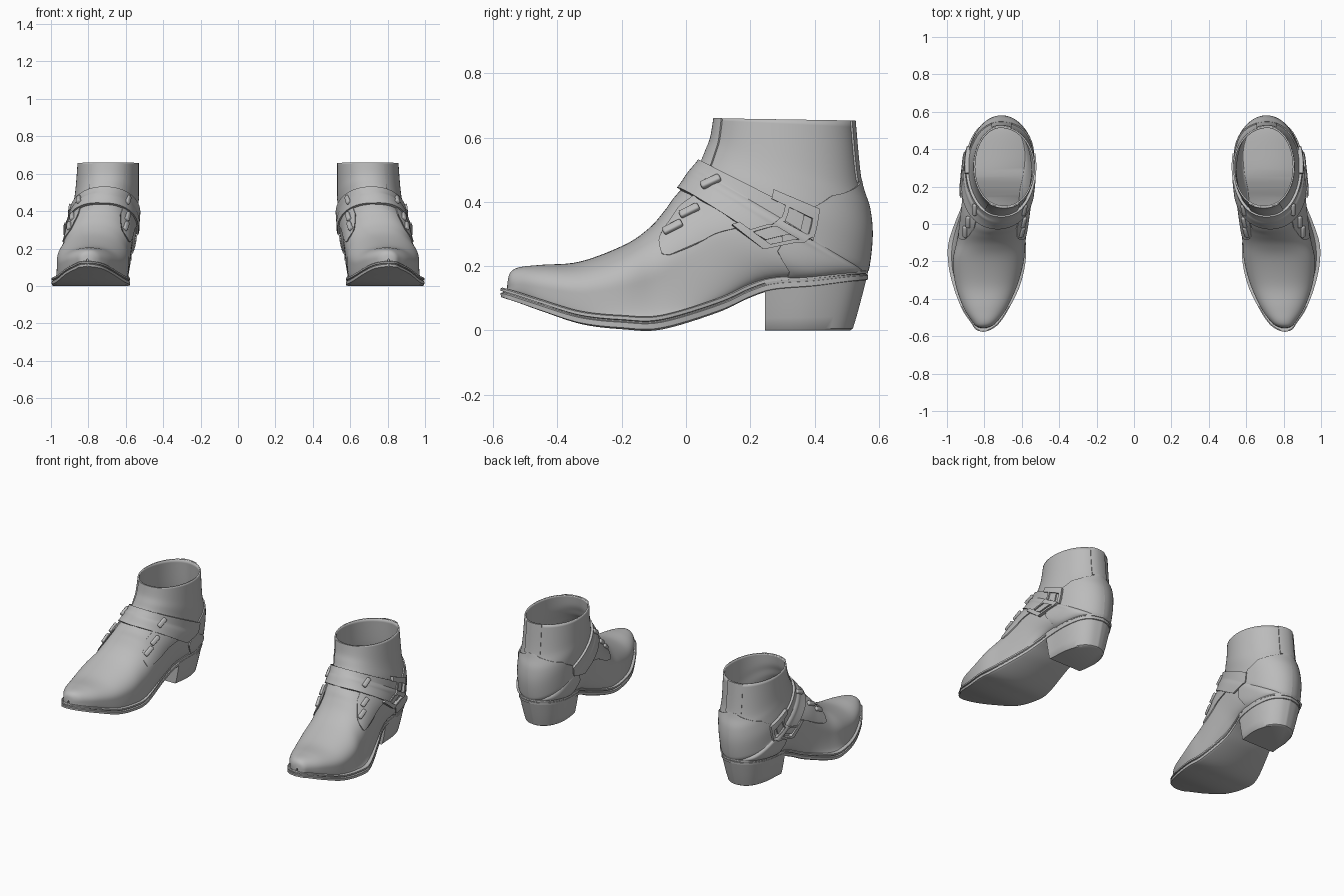
import bpy, bmesh, math
from mathutils import Vector, Matrix

old = bpy.data.objects.get("Cube")
if old:
    bpy.data.objects.remove(old, do_unlink=True)

mat = bpy.data.materials.new("grey_leather")
mat.use_nodes = True
GREY = (0.5, 0.5, 0.5, 1)
mat.diffuse_color = GREY
mat.node_tree.nodes["Principled BSDF"].inputs["Base Color"].default_value = GREY


def lerp(a, b, t):
    return a + (b - a) * t


def spline(rows, t):
    """Smooth curve through table rows, t counted in rows."""
    i = min(max(int(t), 0), len(rows) - 2)
    f = t - i
    a, b, c, d = (rows[min(max(k, 0), len(rows) - 1)] for k in (i - 1, i, i + 1, i + 2))
    return [q + f * ((r - p) / 2 + f * (p - 2.5 * q + 2 * r - s / 2 + f * (1.5 * (q - r) + (s - p) / 2)))
            for p, q, r, s in zip(a, b, c, d)]


def table(rows, x):
    """Straight interpolation of the remaining columns by the first one."""
    if x <= rows[0][0]:
        return rows[0][1:]
    for a, b in zip(rows, rows[1:]):
        if x <= b[0]:
            f = (x - a[0]) / (b[0] - a[0])
            return [lerp(p, q, f) for p, q in zip(a[1:], b[1:])]
    return rows[-1][1:]


def finish(name, bm, angle=35, wall=0):
    """Turn a bmesh into a smooth object mirrored to the other foot."""
    bmesh.ops.remove_doubles(bm, verts=bm.verts, dist=0.0005)
    bmesh.ops.recalc_face_normals(bm, faces=bm.faces)
    me = bpy.data.meshes.new(name)
    bm.to_mesh(me)
    bm.free()
    ob = bpy.data.objects.new(name, me)
    bpy.context.collection.objects.link(ob)
    me.materials.append(mat)
    bpy.ops.object.select_all(action='DESELECT')
    ob.select_set(True)
    bpy.context.view_layer.objects.active = ob
    bpy.ops.object.shade_smooth_by_angle(angle=math.radians(angle))
    if wall:
        s = ob.modifiers.new("wall", 'SOLIDIFY')
        s.thickness, s.offset = wall, -1
    ob.modifiers.new("pair", 'MIRROR').use_mirror_merge = False


def loft(bm, rings, wrap=True, caps=False):
    vs = [[bm.verts.new(p) for p in r] for r in rings]
    n = len(vs[0])
    for a, b in zip(vs, vs[1:]):
        for j in range(n if wrap else n - 1):
            k = (j + 1) % n
            bm.faces.new((a[j], a[k], b[k], b[j]))
    if caps:
        bm.faces.new(vs[0])
        bm.faces.new(vs[-1])


# Sole outline from toe to heel: y, inner x, outer x, top z
SOLE = [(-.577, .805, .807, .133), (-.565, .765, .845, .13), (-.53, .72, .87, .12), (-.454, .67, .92, .096),
        (-.33, .61, .967, .06), (-.2, .58, .994, .047), (-.08, .58, .987, .047), (.1, .6, .92, .1),
        (.2, .595, .88, .144), (.274, .578, .868, .166), (.4, .57, .86, .174), (.5, .6, .826, .184),
        (.55, .65, .776, .187), (.567, .705, .71, .188)]
SOLE_ENDS = len(SOLE) - 1
OUTLINE = [spline(SOLE, SOLE_ENDS * i / 130) for i in range(131)]

# Upper sections, tilting from toe to cuff: front y, front z, back y, widest inner x, outer x
UPPER = [(-.556, .145, -.557, .8, .81), (-.548, .178, -.546, .765, .843), (-.52, .196, -.52, .73, .866),
         (-.45, .204, -.45, .68, .91), (-.33, .214, -.33, .625, .953), (-.19, .267, -.21, .59, .968),
         (-.113, .32, -.08, .58, .948), (-.065, .375, .05, .57, .932), (-.04, .41, .2, .56, .92),
         (-.01, .445, .38, .547, .91), (.01, .475, .5, .54, .9), (.02, .488, .54, .54, .9),
         (.03, .5, .56, .54, .89), (.05, .525, .574, .535, .885), (.065, .56, .567, .53, .875),
         (.08, .6, .54, .53, .867), (.09, .66, .522, .53, .858)]
TOP = len(UPPER) - 1
HEEL_ROW = 12
HEEL_Z = [(.184,), (.29,), (.38,), (.475,), (.657,)]


def section(u):
    """Front point, back point, sole edges, widest edges and widest height."""
    fy, fz, by, mi, mo = spline(UPPER, u)
    bi, bo, bz = table(OUTLINE, by * 1.03)
    if u > HEEL_ROW:
        bz = spline(HEEL_Z, u - HEEL_ROW)[0]
        bi = bo = (bi + bo) / 2
    inset = (bo - bi) * .04
    return fy, fz, by, bz - .004, bi + inset, bo - inset, mi, mo, min(.5, .3 + u / 40)


def surf(u, v):
    """Point on the upper: u runs toe to cuff, v is 0 in front and +-1 behind."""
    fy, fz, by, bz, bi, bo, mi, mo, m = section(u)
    v = (v + 1) % 2 - 1 if abs(v) > 1 else v
    a, wide, low = abs(v), (mo if v > 0 else mi), (bo if v > 0 else bi)
    mid = (mi + mo) / 2
    if a < .5:
        ph = (.5 - a) * math.pi
        s, x = m + (1 - m) * math.sin(ph), mid + (wide - mid) * math.cos(ph) ** .9
    else:
        th = (1 - a) * math.pi
        s, x = m * (1 - math.cos(th)), low + (wide - low) * math.sin(th)
    return Vector((x, lerp(by, fy, s), lerp(bz, fz, s)))


def normal(u, v):
    e = .02
    n = (surf(min(u + e, TOP), v) - surf(max(u - e, 0), v)).cross(surf(u, v + e) - surf(u, v - e)).normalized()
    fy, fz, by, bz, _, _, mi, mo, _ = section(u)
    out = surf(u, v) - Vector((mi + mo, fy + by, fz + bz)) / 2
    return n if n.dot(out) > 0 else -n


def patch(name, place, thick, na=16, nb=24):
    """Thick leather piece laid on the upper; place maps (0..1, 0..1) to (u, v)."""
    bm = bmesh.new()
    rings = []
    for i in range(na + 1):
        row = [place(i / na, j / nb) for j in range(nb + 1)]
        hi = [surf(u, v) + normal(u, v) * thick for u, v in row]
        lo = [surf(u, v) - normal(u, v) * .003 for u, v in row]
        rings.append(hi + lo[::-1])
    loft(bm, rings, caps=True)
    finish(name, bm)


# Upper shell, open at the cuff
bm = bmesh.new()
NU, NV = 96, 64
loft(bm, [[surf(TOP * i / NU, -1 + 2 * j / NV) for j in range(NV + 1)] for i in range(NU + 1)], wrap=False)
finish("boot_upper", bm, 50, wall=.009)

# Sole with a welt groove around its edge
bm = bmesh.new()
EDGE = [(.012, 0), (.001, .12), (0, .5), (.008, .56), (.008, .64), (0, .7), (0, .93), (.006, 1)]
rings = []
for i in range(85):
    y, xi, xo, zt = spline(SOLE, SOLE_ENDS * i / 84)
    c = (xi + xo) / 2
    zb = zt - .033 - .012 * (1 - (y / .58) ** 2)
    side = [((xo - c) * (1 - d / .18), y * (1 - d / .58), lerp(zb, zt, h)) for d, h in EDGE]
    rings.append([(c + x, p, z) for x, p, z in side] + [(c - x, p, z) for x, p, z in side[::-1]])
loft(bm, rings, caps=True)
finish("sole", bm)

# Stacked heel block, tapering to the ground
bm = bmesh.new()
FRONT = .245
plan = [spline(SOLE, lerp(8.65, SOLE_ENDS, i / 20)) for i in range(21)]
rings = []
for k in [0, .03, .25, .5, .75, .92, 1]:
    foot = .02 if k == 0 else 0
    sx, sy = lerp(.8, 1, k ** .8) - foot, lerp(.845, .995, k ** .9) - foot
    rings.append([((xi + xo) / 2 + side * (xo - xi) / 2 * sx, FRONT + (y - FRONT) * sy, k * (zt - .012))
                  for side, rows in ((1, plan), (-1, plan[::-1])) for y, xi, xo, zt in rows])
loft(bm, rings, caps=True)
finish("heel_block", bm)

# Heel counter and lace facing, one of each per side
COUNTER = [(8.6, .99), (9, .66), (10, .55), (12, .55), (13, .58), (14, .68), (14.6, .82), (15, .97)]
for side, word in ((1, "outer"), (-1, "inner")):
    def counter(a, b):
        u = lerp(8.62, 14.98, a)
        return u, side * lerp(table(COUNTER, u)[0], 1, b)
    patch(word + "_heel_counter", counter, .007, 40, 14)

    def facing(a, b):
        return lerp(6.3 + 1.6 * (2 * b - 1) ** 4, 9.6, a), side * lerp(.2, .47, b)
    patch(word + "_facing", facing, .006)


# Instep strap
def strap(a, b):
    edge = abs(2 * b - 1)
    return lerp(8.7 + edge / 2, 13 - edge / 5, a), lerp(-.58, .57, b)


patch("instep_strap", strap, .014, 12, 48)

# Buckle frame on the outer side
for name, u0, u1, v0, v1 in [("front_bar", 9, 13, .5, .515), ("back_bar", 9, 13, .6, .62),
                             ("top_bar", 12.75, 13.2, .45, .62), ("bottom_bar", 8.85, 9.15, .45, .62),
                             ("prong", 10.6, 11.2, .5, .62)]:
    patch("buckle_" + name, lambda a, b: (lerp(u0, u1, a), lerp(v0, v1, b)), .022, 8, 6)

# Front cuff panel and back pull strip
patch("cuff_front_panel", lambda a, b: (lerp(12.5, TOP, a), lerp(-.15, .15, b)), .005)
patch("back_pull_strip", lambda a, b: (lerp(14.9, TOP, a), lerp(.9, 1.1, b)), .006)

# Small lace bars, seated on the surface at a given y and z
samples = [(6 + i * .08, .1 + j * .01) for i in range(88) for j in range(45)]
for side, word in ((1, "outer"), (-1, "inner")):
    for place, y, z, lift in [("top", .08, .453, .016), ("middle", .012, .366, .008), ("lower", -.037, .318, .008)]:
        def miss(p):
            q = surf(p[0], side * p[1])
            return (q.y - y) ** 2 + (q.z - z) ** 2
        u, v = min(samples, key=miss)
        n = normal(u, side * v)
        along = Vector((0, .88, .45))
        along = (along - n * along.dot(n)).normalized()
        bm = bmesh.new()
        bmesh.ops.create_cube(bm, size=1)
        bmesh.ops.scale(bm, verts=bm.verts, vec=(.065, .026, .022))
        bmesh.ops.bevel(bm, geom=bm.edges[:], offset=.007, segments=3, affect='EDGES', profile=.5)
        spin = Matrix((along, n.cross(along), n)).transposed().to_4x4()
        bm.transform(Matrix.Translation(surf(u, side * v) + n * lift) @ spin)
        finish(f"{word}_{place}_lace_bar", bm)
